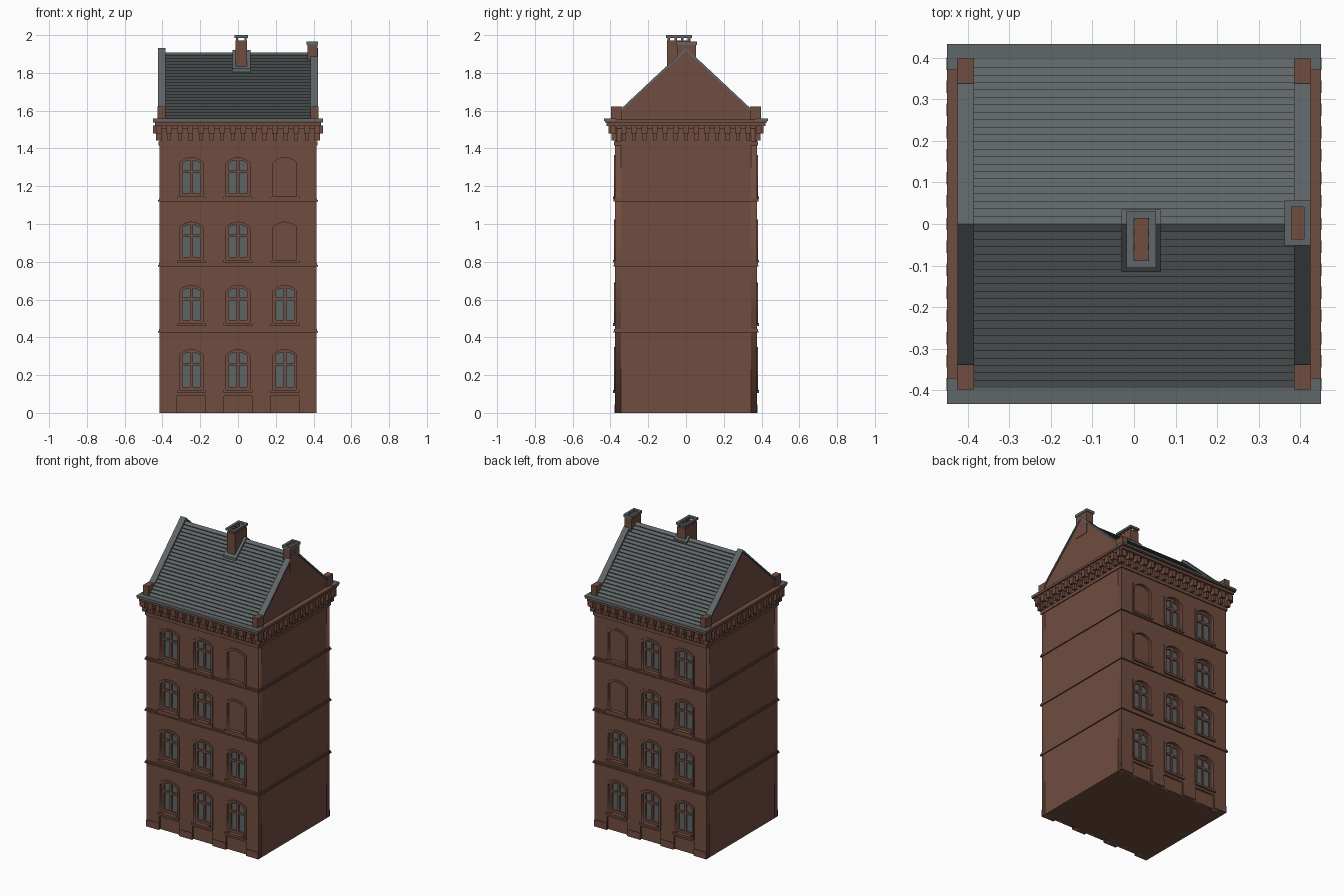
import bpy, bmesh, math

if "Cube" in bpy.data.objects:
    bpy.data.objects.remove(bpy.data.objects["Cube"])

def material(name, rgb):
    m = bpy.data.materials.new(name)
    m.diffuse_color = (*rgb, 1)
    m.use_nodes = True
    m.node_tree.nodes["Principled BSDF"].inputs["Base Color"].default_value = m.diffuse_color
    return m

BRICK = material("brown brick", (0.162, 0.073, 0.051))
FRAME = material("red brown frame", (0.175, 0.075, 0.052))
SLATE = material("grey slate", (0.115, 0.133, 0.138))
GLASS = material("grey glass", (0.110, 0.128, 0.130))

def finish(name, bm, mat):
    bmesh.ops.recalc_face_normals(bm, faces=bm.faces)
    me = bpy.data.meshes.new(name)
    bm.to_mesh(me)
    bm.free()
    me.materials.append(mat)
    ob = bpy.data.objects.new(name, me)
    bpy.context.collection.objects.link(ob)
    return ob

def boxes(name, mat, items):
    """One object from (x0, x1, y0, y1, z0, z1) boxes."""
    bm = bmesh.new()
    for x0, x1, y0, y1, z0, z1 in items:
        vs = bmesh.ops.create_cube(bm, size=1)["verts"]
        for v in vs:
            v.co = (x1 if v.co.x > 0 else x0, y1 if v.co.y > 0 else y0, z1 if v.co.z > 0 else z0)
    return finish(name, bm, mat)

def prism(name, mat, pts, x0, x1):
    """Extrude a (y, z) outline along x."""
    bm = bmesh.new()
    a = [bm.verts.new((x0, y, z)) for y, z in pts]
    b = [bm.verts.new((x1, y, z)) for y, z in pts]
    bm.faces.new(a)
    bm.faces.new(b[::-1])
    for i in range(len(pts)):
        j = (i + 1) % len(pts)
        bm.faces.new((a[i], a[j], b[j], b[i]))
    return finish(name, bm, mat)

def plate(name, mat, loops, s, d0, d1):
    """Flat (x, z) outlines with holes, between depths d0 and d1 on the front (s=-1) or back."""
    cu = bpy.data.curves.new(name, 'CURVE')
    cu.dimensions = '2D'
    cu.fill_mode = 'BOTH'
    cu.extrude = (d1 - d0) / 2
    cu.materials.append(mat)
    for pts in loops:
        sp = cu.splines.new('POLY')
        sp.points.add(len(pts) - 1)
        for p, (x, z) in zip(sp.points, pts):
            p.co = (x, z, 0, 1)
        sp.use_cyclic_u = True
    ob = bpy.data.objects.new(name, cu)
    bpy.context.collection.objects.link(ob)
    ob.rotation_euler = (math.pi / 2, 0, 0)
    ob.location.y = s * (d0 + d1) / 2
    bpy.ops.object.select_all(action='DESELECT')
    ob.select_set(True)
    bpy.context.view_layer.objects.active = ob
    bpy.ops.object.convert(target='MESH')

def arch(cx, z0, z1, w, rise, a=-1, b=1, n=8):
    """Segment-arched opening, or the slice of it between a and b (-1..1)."""
    ts = [b + (a - b) * i / n for i in range(n + 1)]
    top = [(cx + t * w / 2, z1 - rise * t * t) for t in ts]
    return [(cx + a * w / 2, z0), (cx + b * w / 2, z0)] + top

# Layout
HX, CORE, FACE = 0.415, 0.345, 0.375
COLS = (-0.247, 0.0, 0.248)
ROWS = ((0.12, 0.335), (0.475, 0.675), (0.81, 1.01), (1.145, 1.352))
W, RISE = 0.126, 0.028
cells = [(c, z0, z1, c > 0.1 and r > 1) for r, (z0, z1) in enumerate(ROWS) for c in COLS]

boxes("wall_core", BRICK, [(-HX, HX, -CORE, CORE, 0, 1.53)])

# Front and back facades
for s, side in ((-1, "front"), (1, "back")):
    outline = [(-HX, 0)]
    for c in COLS:
        outline += [(c - .075, 0), (c - .075, .09), (c + .075, .09), (c + .075, 0)]
    outline += [(HX, 0), (HX, 1.53), (-HX, 1.53)]
    holes = [arch(c, a, b, W, RISE) for c, a, b, _ in cells]
    plate(side + "_wall", BRICK, [outline] + holes, s, CORE, FACE)

    # raised arched surrounds
    rings = []
    for c, a, b, _ in cells:
        rings += [arch(c, a - .004, b + .014, W + .028, RISE), arch(c, a, b, W, RISE)]
    plate(side + "_window_surrounds", BRICK, rings, s, FACE - .005, FACE + .006)

    # blind windows and recessed panels at the foot of the wall
    blind = [arch(c, a, b, W, RISE) for c, a, b, f in cells if f]
    blind += [[(c - .075, 0), (c + .075, 0), (c + .075, .09), (c - .075, .09)] for c in COLS]
    plate(side + "_blind_panels", BRICK, blind, s, CORE, FACE - .013)

    # glass and frames with four panes
    real = [(c, a, b) for c, a, b, f in cells if not f]
    plate(side + "_glass", GLASS, [arch(c, a, b, W, RISE) for c, a, b in real], s, CORE, CORE + .006)
    frames = []
    for c, a, b in real:
        t = a + (b - a) * .64
        frames.append(arch(c, a, b, W, RISE))
        for u, v in ((-.76, -.12), (.12, .76)):
            frames.append(arch(c, a + .016, t - .007, W, 0, u, v, 1))
            frames.append(arch(c, t + .007, b - .014, W, RISE, u, v, 4))
    plate(side + "_window_frames", FRAME, frames, s, CORE, CORE + .015)

    boxes(side + "_sills", BRICK, [(c - .077, c + .077, *sorted((s * .35, s * .387)), a - .014, a)
                                   for c, a, b, _ in cells])
    # plinth blocks on the piers
    edges = [-HX] + [c + d for c in COLS for d in (-.075, .075)] + [HX]
    boxes(side + "_plinth", BRICK, [(edges[i], edges[i + 1], *sorted((s * .36, s * .379)), 0, .045)
                                    for i in range(0, 8, 2)])

# String courses around the building
def slab(px, py, z0, z1):
    return (-px, px, -py, py, z0, z1)

boxes("string_courses", BRICK,
      [slab(HX + e, FACE + e + .002, z, z + h) for z in (.425, .775, 1.118)
       for e, h in ((.004, .018), (.008, .009))])

# Cornice with rows of two-step corbels
boxes("cornice", BRICK, [slab(.421, .382, 1.415, 1.437), slab(.425, .388, 1.505, 1.522),
                         slab(.440, .420, 1.52, 1.54), slab(.449, .430, 1.538, 1.553)])
corbels = []
for s in (-1, 1):
    for half, n, along_x in ((.42, 16, True), (.385, 15, False)):
        for i in range(n):
            p = -half + 2 * half * i / (n - 1)
            base = FACE if along_x else HX
            for d, hw, z0, z1 in ((.020, .010, 1.443, 1.48), (.036, .015, 1.478, 1.522)):
                q = sorted((s * (base - .01), s * (base + d)))
                corbels.append((p - hw, p + hw, *q, z0, z1) if along_x else (*q, p - hw, p + hw, z0, z1))
boxes("corbels", BRICK, corbels)
boxes("eaves", SLATE, [(-.45, .45, *sorted((s * .37, s * .433)), 1.545, 1.558) for s in (-1, 1)])

# Roof with overlapping slate courses
EY, EZ, RZ, N = .392, 1.555, 1.905, 22
half = []
for i in range(N):
    y, z = EY * (1 - i / N), EZ + (RZ - EZ) * i / N
    half += [(y, z), (y + .002, z + .006)]
profile = half + [(0, RZ + .004)] + [(-y, z) for y, z in reversed(half)]
prism("slate_roof", SLATE, profile, -.39, .39)

# Gable walls, copings and corner blocks
for s, side in ((-1, "left"), (1, "right")):
    prism(side + "_gable", BRICK,
          [(-.38, 1.55), (.38, 1.55), (.34, 1.602), (0, 1.922), (-.34, 1.602)], s * .387, s * .417)
    prism(side + "_coping", SLATE,
          [(-.345, 1.595), (0, 1.917), (.345, 1.595), (.345, 1.609), (0, 1.932), (-.345, 1.609)],
          s * .384, s * .424)
    boxes(side + "_corner_blocks", BRICK,
          [(*sorted((s * .385, s * .425)), *sorted((t * .338, t * .398)), 1.55, 1.621) for t in (-1, 1)])

# Chimneys: brick shaft with a grey ring cap
def ring(x0, x1, y0, y1, t, z0, z1):
    return [(x0, x0 + t, y0, y1, z0, z1), (x1 - t, x1, y0, y1, z0, z1),
            (x0 + t, x1 - t, y0, y0 + t, z0, z1), (x0 + t, x1 - t, y1 - t, y1, z0, z1)]

boxes("middle_chimney", BRICK, [(-.013, .048, -.1, .025, 1.75, 1.972)])
boxes("middle_chimney_posts", BRICK,
      [(x, x + .012, y, y + .014, 1.97, 1.988) for x in (-.011, .034) for y in (-.098, -.062, -.027, .009)])
boxes("middle_chimney_cap", SLATE, ring(-.018, .053, -.106, .031, .018, 1.986, 2.0))
prism("middle_chimney_flashing", SLATE,
      [(-.115, 1.79), (-.115, 1.822), (0, 1.922), (.035, 1.892), (.035, 1.85)], -.03, .065)
boxes("right_chimney", BRICK, [(.368, .42, -.048, .053, 1.8, 1.952)])
boxes("right_chimney_cap", SLATE, ring(.362, .424, -.052, .057, .016, 1.948, 1.966))
